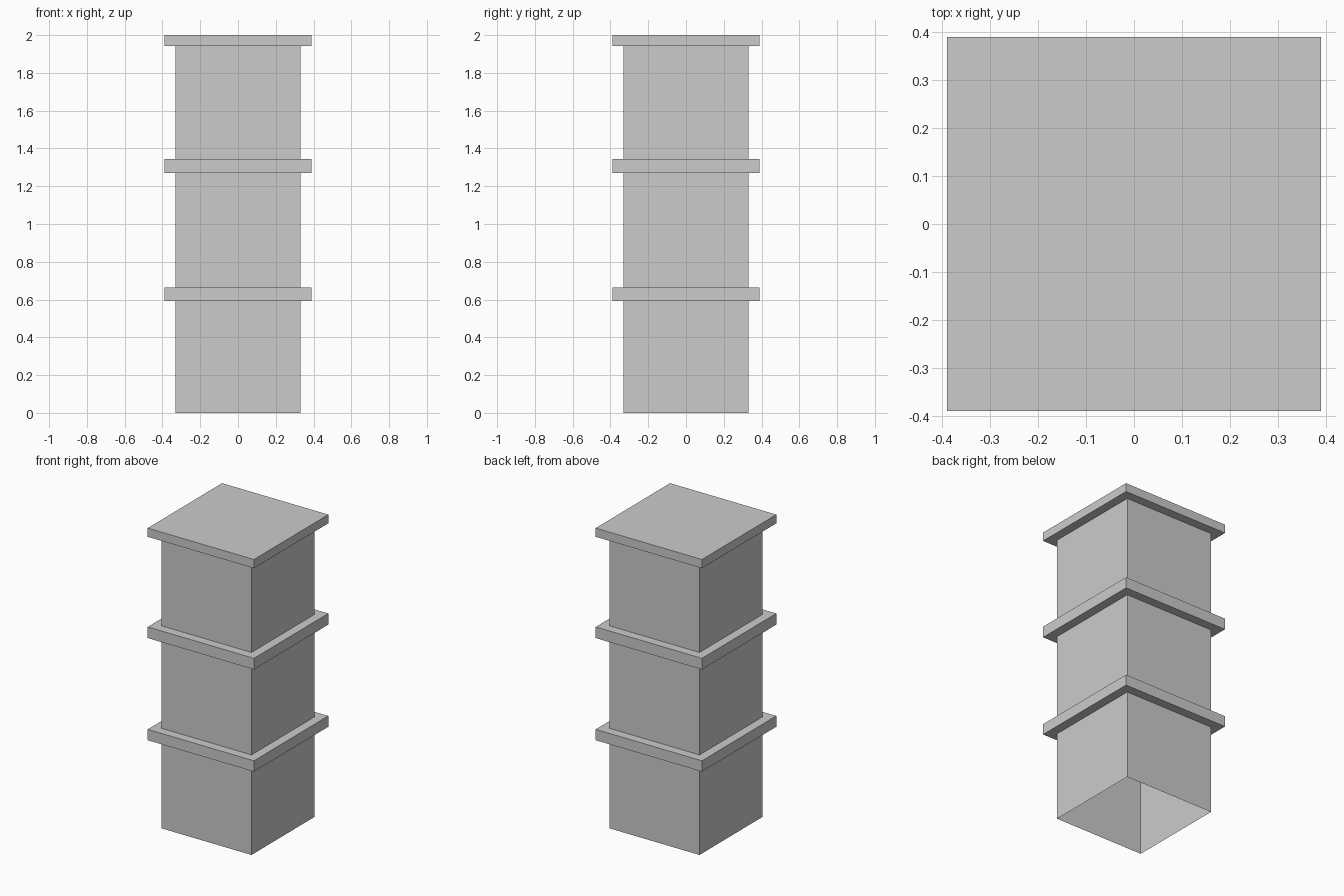
import bpy
import bmesh

if "Cube" in bpy.data.objects:
    bpy.data.objects.remove(bpy.data.objects["Cube"])

BODY, BAND = 0.33, 0.39  # half widths of the shaft and of the raised bands

# Stepped outline (half width, height) from the open foot to the closed cap
profile = [(BODY, 0.0)]
for low, high in [(0.592, 0.664), (1.27, 1.344)]:
    profile += [(BODY, low), (BAND, low), (BAND, high), (BODY, high)]
profile += [(BODY, 1.942), (BAND, 1.942), (BAND, 2.0)]

bm = bmesh.new()


def square_ring(half, z):
    corners = [(-1, -1), (1, -1), (1, 1), (-1, 1)]
    return [bm.verts.new((x * half, y * half, z)) for x, y in corners]


# Shaft walls and band ledges as one thin skin
rings = [square_ring(half, z) for half, z in profile]
for lower, upper in zip(rings, rings[1:]):
    for i in range(4):
        j = (i + 1) % 4
        bm.faces.new((lower[i], lower[j], upper[j], upper[i]))

# Flat top; the underside stays open
bm.faces.new(rings[-1])

mesh = bpy.data.meshes.new("banded_pillar")
bm.to_mesh(mesh)
bm.free()
pillar = bpy.data.objects.new("banded_pillar", mesh)
bpy.context.collection.objects.link(pillar)
